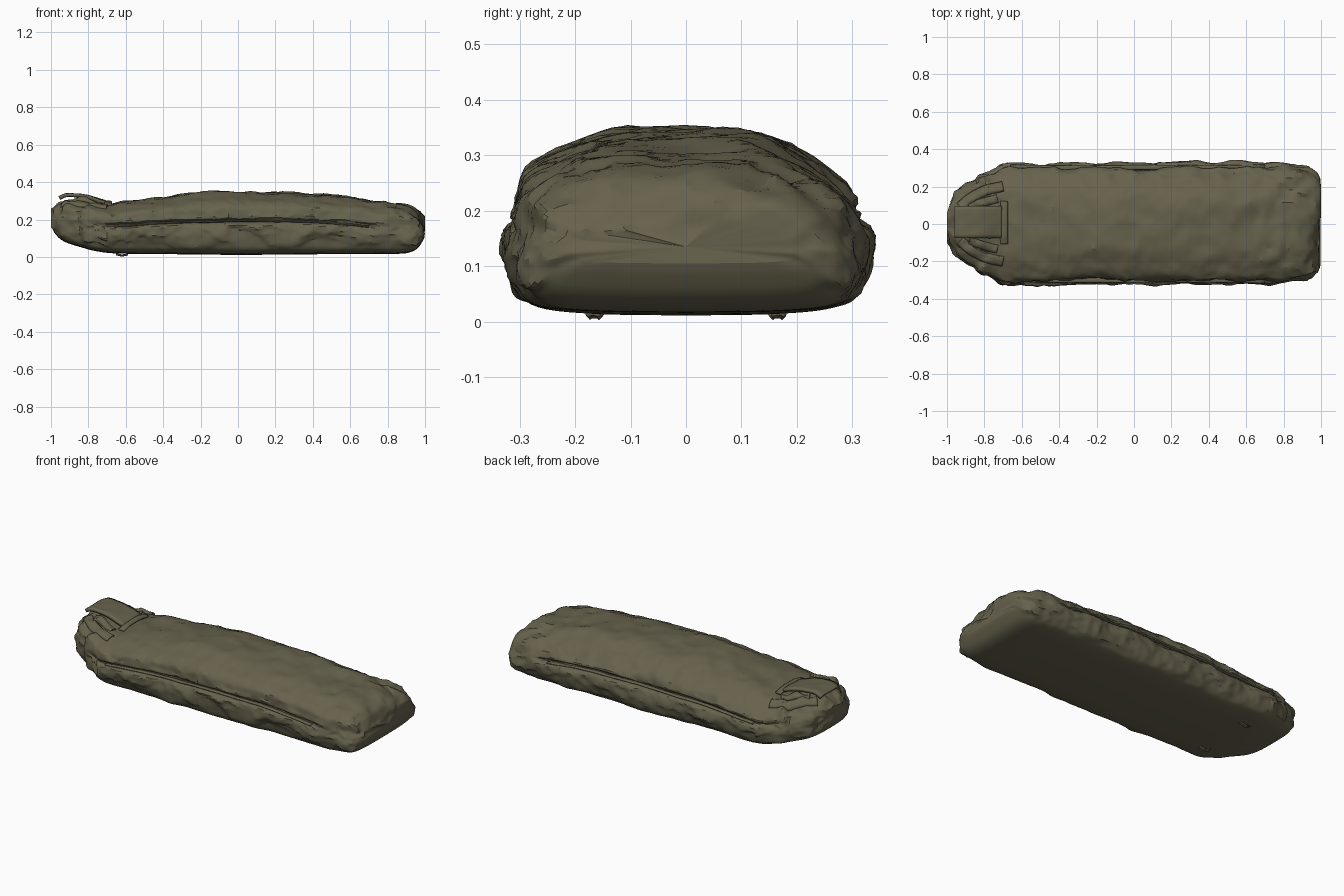
import bpy, bmesh, math
from mathutils import Vector, noise
from mathutils.bvhtree import BVHTree

if "Cube" in bpy.data.objects:
    bpy.data.objects.remove(bpy.data.objects["Cube"], do_unlink=True)

cloth = bpy.data.materials.new("olive canvas")
cloth.use_nodes = True
COLOUR = (0.135, 0.122, 0.074, 1)
cloth.diffuse_color = COLOUR
bsdf = cloth.node_tree.nodes["Principled BSDF"]
bsdf.inputs["Base Color"].default_value = COLOUR
bsdf.inputs["Roughness"].default_value = 0.9


def finish(bm, name, angle):
    bmesh.ops.recalc_face_normals(bm, faces=bm.faces)
    mesh = bpy.data.meshes.new(name)
    bm.to_mesh(mesh)
    bm.free()
    mesh.materials.append(cloth)
    ob = bpy.data.objects.new(name, mesh)
    bpy.context.collection.objects.link(ob)
    bpy.ops.object.select_all(action="DESELECT")
    ob.select_set(True)
    bpy.context.view_layer.objects.active = ob
    bpy.ops.object.shade_smooth_by_angle(angle=math.radians(angle))
    return ob


def spline(points, counts):
    """Smooth curve through points, with a sample count for each span."""
    p = [Vector(q) for q in points]
    p = [p[0]] + p + [p[-1]]
    out = []
    for i, n in enumerate(counts):
        a, b, c, d = p[i:i + 4]
        for k in range(n):
            t = k / n
            out.append(0.5 * (2 * b + (c - a) * t + (2 * a - 5 * b + 4 * c - d) * t * t
                              + (3 * b - a - 3 * c + d) * t ** 3))
    return out + [p[-1]]


def ramp(x, lo, hi):
    t = min(max((x - lo) / (hi - lo), 0), 1)
    return t * t * (3 - 2 * t)


def wrinkle(p, scale, size):
    """Crumpled cloth: soft waves with sharp fold lines."""
    q = Vector((p.x * 0.8, p.y, p.z * 1.3)) * scale
    fold = 0.5 - abs(noise.noise(q + Vector((7, 3, 1)))) * 2
    return size * (noise.noise(q * 0.6) + 0.55 * fold)


# Body: x, half width, bottom, top
stations = [(-.998, .06, .17, .235), (-.985, .11, .135, .268), (-.95, .165, .095, .298),
            (-.90, .21, .07, .312), (-.82, .262, .046, .31), (-.78, .283, .035, .30),
            (-.70, .316, .022, .282), (-.60, .326, .017, .297), (-.40, .317, .015, .32),
            (-.20, .318, .013, .343), (0, .326, .011, .346), (.30, .32, .013, .342),
            (.50, .32, .015, .328), (.68, .322, .016, .303), (.80, .318, .016, .285),
            (.90, .302, .02, .262), (.955, .282, .042, .24), (.985, .248, .08, .205),
            (.997, .20, .105, .17)]
section = [(0, 0), (.5, .008), (.82, .045), (.94, .15), (1, .34), (.985, .47),
           (.945, .58), (.82, .75), (.63, .885), (.36, .985), (0, 1)]
# Swollen spots: place, radius, height
lumps = [((.91, -.27, .10), .045, .018), ((.91, .27, .10), .045, .016),
         ((.93, -.23, .2), .04, .015), ((.88, .25, .19), .04, .015),
         ((-.72, -.29, .12), .05, .016), ((-.7, .29, .12), .05, .016),
         ((-.6, -.3, .09), .04, .01), ((-.58, .3, .1), .04, .01)]
counts = [max(4, round((b[0] - a[0]) / .011)) for a, b in zip(stations, stations[1:])]
spine = spline(stations, counts)
half = spline([(u, v, 0) for u, v in section], [5] * (len(section) - 1))
ring_uv = [(h.x, h.y) for h in half] + [(-h.x, h.y) for h in half[-2:0:-1]]

bm = bmesh.new()
rings = []
for x, w, lo, hi in spine:
    seam = ramp(.85 - abs(x), 0, .2)
    ring = []
    for u, v in ring_uv:
        # Overlapping seam along both long sides
        pinch = 1 - .085 * seam * math.exp(-((v - .54) / .035) ** 2)
        # Fuller shoulder along the front
        if u < 0:
            pinch *= 1 + .13 * ramp(v, .6, .82)
        p = Vector((x, u * w * pinch, lo + (hi - lo) * v))
        n = Vector((0, p.y / w ** 2 * .1, (v - .5) * 2))
        n.x = (ramp(x, .85, 1) - ramp(-x, .75, 1)) * 1.3
        n.normalize()
        edge = max(ramp(abs(u), .7, .95), ramp(x, .55, .85), ramp(-x, .65, .85))
        rough = .6 + .6 * edge
        move = wrinkle(p, 8, .02) * rough + wrinkle(p, 19, .011) * rough
        # Fan of pleats gathered around the rounded end
        a = 15 * abs(math.atan2(p.y, -(p.x + .62)))
        move += (ramp(-x, .68, .8) * ramp(abs(u), .2, .4)
                 * .01 * math.sin(a + .6 * math.sin(a)))
        for place, radius, height in lumps:
            d = (p - Vector(place)).length / radius
            move += height * math.exp(-d * d) * (.8 + noise.noise(p * 50))
        p += n * (move * ramp(v, .015, .2))
        p.z = max(p.z, .008)
        p.x = min(max(p.x, -1), 1)
        ring.append(bm.verts.new(p))
    rings.append(ring)
for r, s in zip(rings, rings[1:]):
    for i in range(len(r)):
        j = (i + 1) % len(r)
        bm.faces.new((r[i], r[j], s[j], s[i]))
for ring in (rings[0], rings[-1]):
    centre = sum((v.co for v in ring), Vector()) / len(ring)
    hub = bm.verts.new(centre)
    for i in range(len(ring)):
        bm.faces.new((hub, ring[i], ring[(i + 1) % len(ring)]))
bm.normal_update()
surface = BVHTree.FromBMesh(bm)
finish(bm, "wrapped_body", 25)


def strip(name, path, width, thick, crumple=.006, drape=None):
    """Cloth strip along a path; drape is its height above the body."""
    pts = spline(path, [6] * (len(path) - 1))
    bm = bmesh.new()
    rows = []
    for i, p in enumerate(pts):
        d = pts[min(i + 1, len(pts) - 1)] - pts[max(i - 1, 0)]
        side = Vector((-d.y, d.x, 0)).normalized()
        row = []
        for k in range(9):
            t = k / 4 - 1
            q = p + side * (t * width / 2)
            if drape is not None:
                hit = surface.ray_cast(Vector((q.x, q.y, 1)), Vector((0, 0, -1)))[0]
                if hit:
                    q.z = hit.z + drape * (1 - t ** 4)
            q.z += wrinkle(q, 14, crumple) - .004 * t ** 4
            row.append(bm.verts.new(q))
        rows.append(row)
    for r, s in zip(rows, rows[1:]):
        for k in range(8):
            bm.faces.new((r[k], r[k + 1], s[k + 1], s[k]))
    ob = finish(bm, name, 35)
    mod = ob.modifiers.new("thickness", "SOLIDIFY")
    mod.thickness = thick
    mod.offset = 0


# Closing flap over the rounded end, with its cross strap
strip("end_flap", [(-.955, .01, .318), (-.92, .01, .332), (-.87, .01, .33),
                   (-.79, .01, .318), (-.71, .01, .296)], .17, .018)
strip("cross_strap", [(-.695, -.105, .28), (-.695, -.05, .292), (-.695, .06, .292),
                      (-.695, .12, .28)], .03, .018, .003)

for side, label in ((-1, "right"), (1, "left")):
    # Layered folds between the flap and the rim
    strip(label + "_outer_fold", [(-.93, side * .09, .3), (-.87, side * .14, .3),
                                  (-.79, side * .18, .3), (-.70, side * .2, .3)],
          .05, .008, .004, .008)
    strip(label + "_inner_fold", [(-.88, side * .09, .3), (-.81, side * .115, .3),
                                  (-.73, side * .135, .3)], .04, .008, .004, .006)
    # Overlapping edge tape above the seam
    strip(label + "_seam_edge", [(-.66, side * .304, .165), (-.3, side * .3, .188),
                                 (.1, side * .303, .195), (.4, side * .3, .188),
                                 (.7, side * .304, .165)], .022, .008, .004)
    # Small tucks touching the ground
    strip(label + "_ground_tuck", [(-.65, side * .16, .016), (-.62, side * .165, .01),
                                   (-.59, side * .168, .016)], .022, .008, .002)
